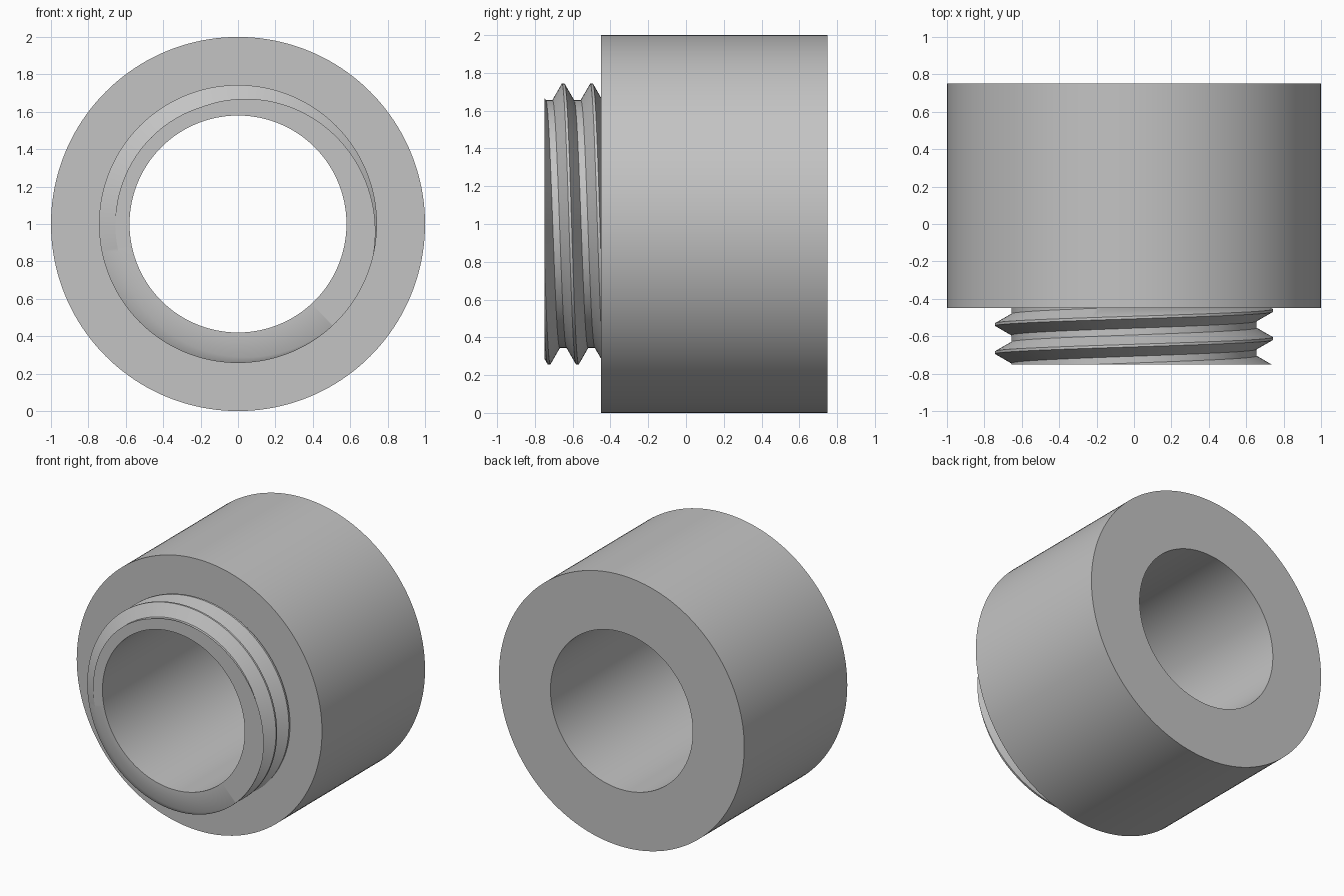
import bpy, bmesh
from math import cos, sin, pi

SEG = 160
BORE, OUTER = 0.58, 1.0
ROOT, CREST, PITCH = 0.656, 0.743, 0.15
FRONT, SHOULDER, BACK = -0.75, -0.45, 0.75

if "Cube" in bpy.data.objects:
    bpy.data.objects.remove(bpy.data.objects["Cube"])

grey = bpy.data.materials.new("satin_grey")
grey.use_nodes = True
grey.diffuse_color = (0.55, 0.55, 0.55, 1)
grey.node_tree.nodes["Principled BSDF"].inputs["Base Color"].default_value = grey.diffuse_color


def polar(r, a, y):
    return (r * cos(a), y, 1 + r * sin(a))


def ring(bm, r, y):
    return [bm.verts.new(polar(r, 2 * pi * i / SEG, y)) for i in range(SEG)]


def join_rings(bm, a, b):
    for i in range(SEG):
        k = (i + 1) % SEG
        bm.faces.new((a[i], a[k], b[k], b[i]))


def finish(bm, name):
    bmesh.ops.recalc_face_normals(bm, faces=bm.faces)
    mesh = bpy.data.meshes.new(name)
    bm.to_mesh(mesh)
    bm.free()
    mesh.materials.append(grey)
    obj = bpy.data.objects.new(name, mesh)
    bpy.context.collection.objects.link(obj)
    bpy.ops.object.select_all(action="DESELECT")
    obj.select_set(True)
    bpy.context.view_layer.objects.active = obj
    bpy.ops.object.shade_smooth_by_angle(angle=pi / 6)
    return obj


# Thick sleeve body: a rectangular section turned around the bore
bm = bmesh.new()
section = [(BORE, SHOULDER), (OUTER, SHOULDER), (OUTER, BACK), (BORE, BACK)]
rings = [ring(bm, r, y) for r, y in section]
for n in range(4):
    join_rings(bm, rings[n], rings[(n + 1) % 4])
finish(bm, "sleeve_body")

# Threaded collar: one tooth section swept along a helix
bm = bmesh.new()
tooth = [(CREST, -0.007), (CREST, 0.007), (ROOT, 0.057), (ROOT, 0.093)]
profile = [(r, -0.6125 + d + PITCH * k) for k in range(-2, 5) for r, d in tooth]
rows = []
for i in range(SEG + 1):
    a = 2 * pi * i / SEG
    rows.append([bm.verts.new(polar(r, a, y - PITCH * i / SEG)) for r, y in profile])
for p, q in zip(rows, rows[1:]):
    for j in range(len(profile) - 1):
        bm.faces.new((p[j], q[j], q[j + 1], p[j + 1]))
bmesh.ops.remove_doubles(bm, verts=bm.verts, dist=0.0001)

# Trim the helix flat at both ends
rims = []
for y, side in ((FRONT, -1), (SHOULDER, 1)):
    bmesh.ops.bisect_plane(bm, geom=bm.verts[:] + bm.edges[:] + bm.faces[:], dist=0.00001,
                           plane_co=(0, y, 1), plane_no=(0, side, 0), clear_outer=True)

# Bore wall and flat end faces of the collar
for y in (FRONT, SHOULDER):
    rims.append([e for e in bm.edges if e.is_boundary
                 and all(abs(v.co.y - y) < 0.0005 for v in e.verts)])
inner = [ring(bm, BORE, y) for y in (FRONT, SHOULDER)]
join_rings(bm, *inner)
for rim, loop in zip(rims, inner):
    bore_edges = [bm.edges.get((loop[i], loop[(i + 1) % SEG])) for i in range(SEG)]
    bmesh.ops.triangle_fill(bm, edges=rim + bore_edges, use_beauty=True, normal=(0, -1, 0))
finish(bm, "threaded_collar")
